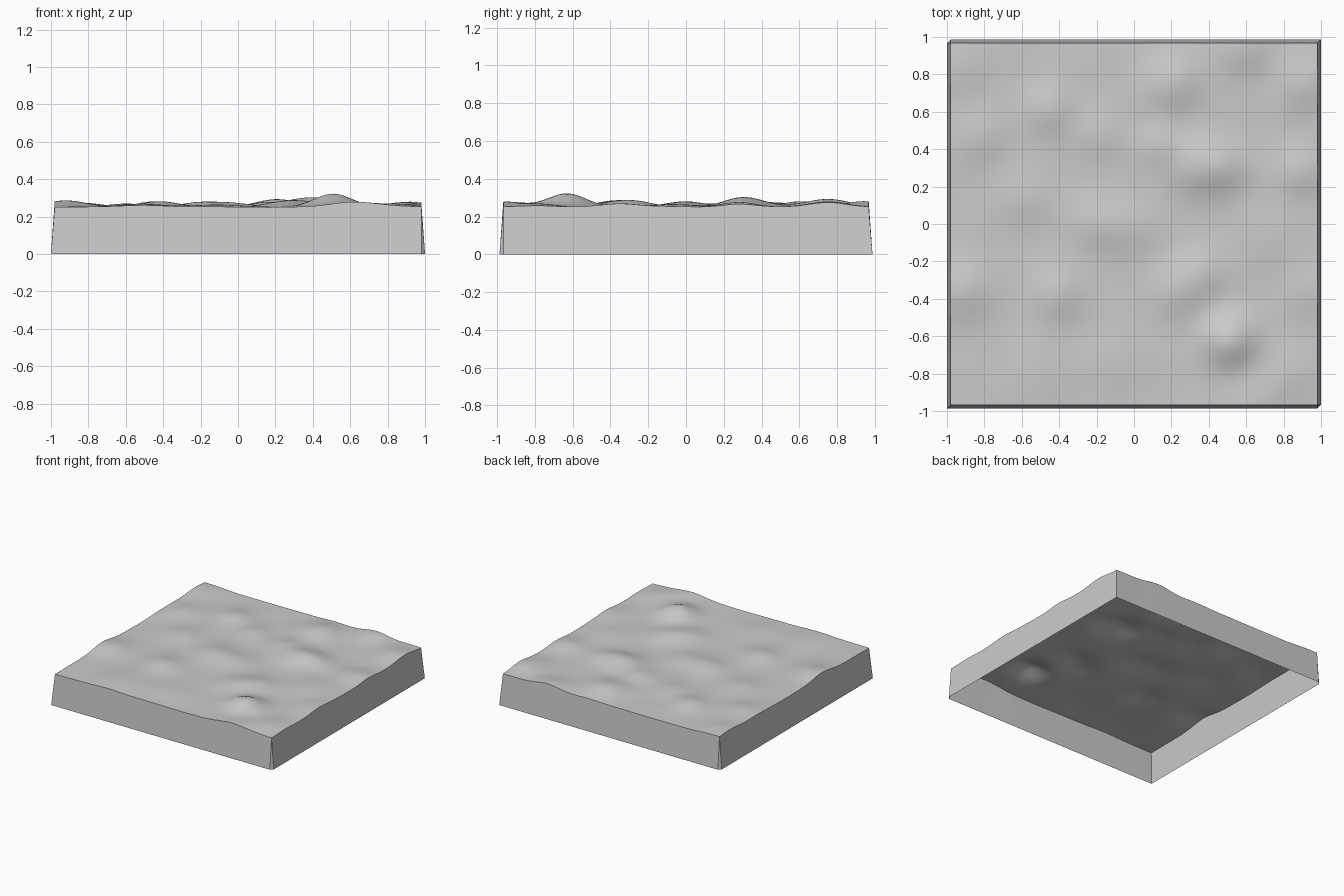
import bpy
import bmesh
import math
from mathutils import Vector, noise

HALF_X, HALF_Y = 0.98, 0.967   # half size of the ground surface
FLARE = 0.02                   # how far the skirt leans out at its foot
BASE = 0.251
STEPS = 72

# Hills and hollows: x, y, height, radius
HILLS = [
    (.51, -.63, .07, .1), (.35, .31, .045, .11), (.5, .3, .025, .09),
    (.21, .75, .042, .11), (.57, .94, .03, .1), (-.46, .61, .03, .09),
    (-.83, .46, .024, .1), (-.2, 0, .025, .1), (-.03, -.03, .02, .1),
    (-.42, -.38, .032, .1), (-.92, -.36, .036, .11), (.35, -.27, .03, .1),
    (.22, -.38, .02, .1), (-.6, .13, .018, .1), (.88, .28, .026, .09),
    (.92, .75, .028, .1), (-.5, -.82, .018, .14), (.85, -.8, .016, .1),
    (.62, -.96, .025, .13), (.95, -.35, .018, .1), (.14, .43, .022, .08),
    (-.2, .47, .018, .09), (-.95, .85, .02, .12), (-.1, -.75, .012, .12),
    (.7, -.05, .014, .12),
]


def ground_height(x, y):
    z = BASE
    for hx, hy, height, radius in HILLS:
        z += height * math.exp(-((x - hx) ** 2 + (y - hy) ** 2) / (2 * radius ** 2))
    return z + 0.004 * noise.noise(Vector((x * 4, y * 4, 0)))


def make_object(name, bm, material):
    mesh = bpy.data.meshes.new(name)
    bm.to_mesh(mesh)
    bm.free()
    mesh.materials.append(material)
    obj = bpy.data.objects.new(name, mesh)
    bpy.context.collection.objects.link(obj)
    return obj


cube = bpy.data.objects.get("Cube")
if cube:
    bpy.data.objects.remove(cube, do_unlink=True)

grey = bpy.data.materials.new("plain grey")
grey.use_nodes = True
grey.diffuse_color = (0.6, 0.6, 0.6, 1)
grey.node_tree.nodes["Principled BSDF"].inputs["Base Color"].default_value = grey.diffuse_color

# Rolling ground surface
bm = bmesh.new()
bmesh.ops.create_grid(bm, x_segments=STEPS, y_segments=STEPS, size=1)
for v in bm.verts:
    v.co.x *= HALF_X
    v.co.y *= HALF_Y
    v.co.z = ground_height(v.co.x, v.co.y)
for face in bm.faces:
    face.smooth = True
make_object("ground_surface", bm, grey)

# Flared skirt: walk the four sides and hang a wall from the ground's rim
corners = [(-1, -1), (1, -1), (1, 1), (-1, 1)]
rim, foot = [], []
bm = bmesh.new()
for side in range(4):
    start, end = Vector(corners[side]), Vector(corners[(side + 1) % 4])
    outward = (start + end) / 2
    for i in range(STEPS + 1):
        p = start.lerp(end, i / STEPS)
        x, y = p.x * HALF_X, p.y * HALF_Y
        # Two opposite corners are mitred, the other two are bevelled
        mitred = i in (0, STEPS) and p.x * p.y > 0
        lean = (p if mitred else outward) * FLARE
        rim.append(bm.verts.new((x, y, ground_height(x, y))))
        foot.append(bm.verts.new((x + lean.x, y + lean.y, 0)))
for i in range(len(rim)):
    j = (i + 1) % len(rim)
    bm.faces.new((rim[i], foot[i], foot[j], rim[j]))
bmesh.ops.remove_doubles(bm, verts=bm.verts, dist=1e-5)
make_object("skirt_walls", bm, grey)
